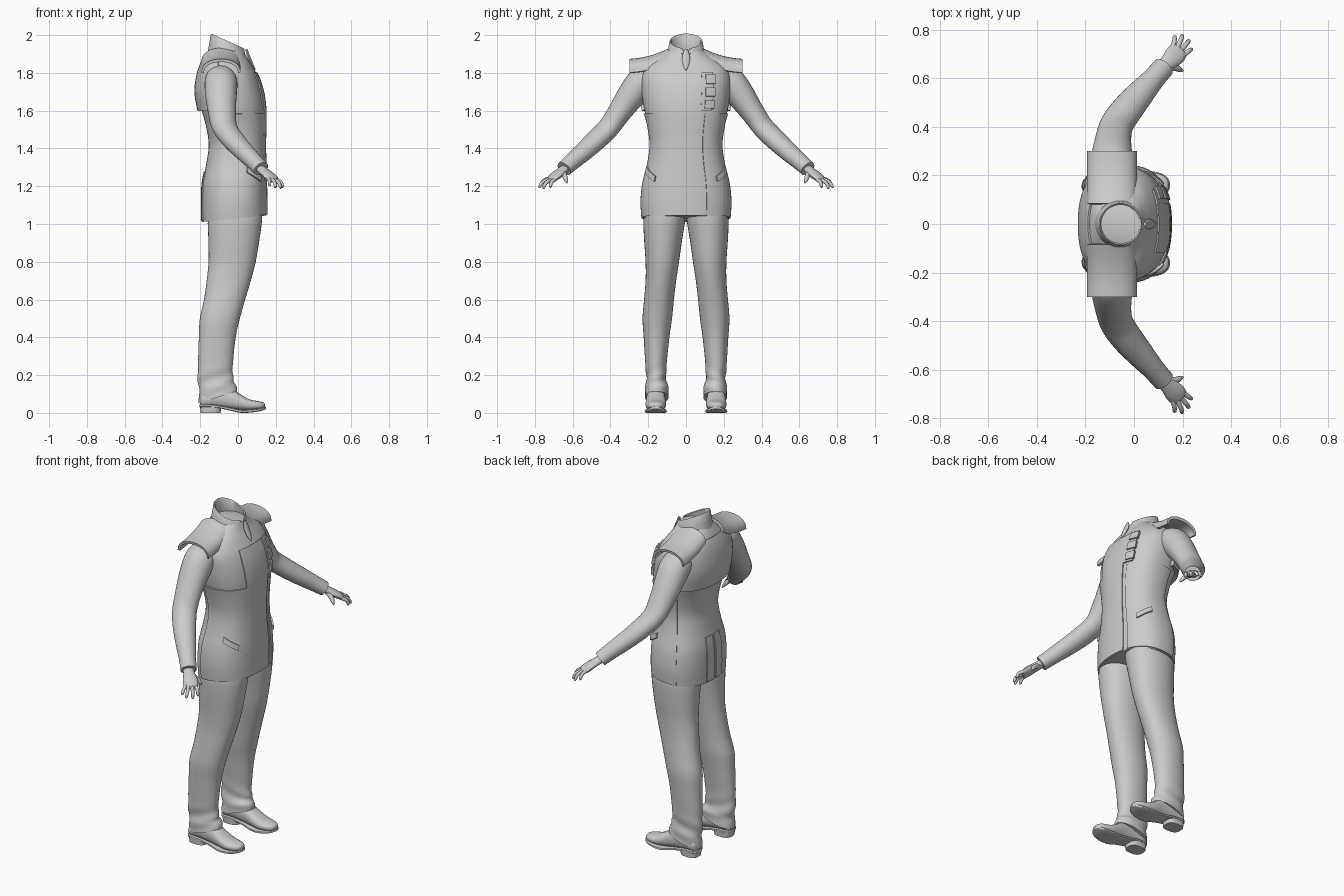
import bpy, bmesh, math
from mathutils import Vector

if "Cube" in bpy.data.objects:
    bpy.data.objects.remove(bpy.data.objects["Cube"])

cloth = bpy.data.materials.new("plain_grey")
cloth.diffuse_color = (0.6, 0.6, 0.6, 1)
cloth.use_nodes = True
cloth.node_tree.nodes["Principled BSDF"].inputs["Base Color"].default_value = cloth.diffuse_color


def finish(name, bm, angle=40):
    bmesh.ops.recalc_face_normals(bm, faces=bm.faces)
    me = bpy.data.meshes.new(name)
    bm.to_mesh(me)
    bm.free()
    me.materials.append(cloth)
    ob = bpy.data.objects.new(name, me)
    bpy.context.collection.objects.link(ob)
    bpy.ops.object.select_all(action='DESELECT')
    ob.select_set(True)
    bpy.context.view_layer.objects.active = ob
    bpy.ops.object.shade_smooth_by_angle(angle=math.radians(angle))


def spline(rows, t):
    """Smooth interpolation through rows of numbers, t in 0..len-1."""
    i = min(int(t), len(rows) - 2)
    f = t - i
    p = [rows[max(0, min(len(rows) - 1, i + k))] for k in (-1, 0, 1, 2)]
    return [0.5 * (2 * b + (c - a) * f + (2 * a - 5 * b + 4 * c - d) * f * f
                   + (3 * b - a - 3 * c + d) * f ** 3) for a, b, c, d in zip(*p)]


def refine(rows, steps):
    n = (len(rows) - 1) * steps
    return [spline(rows, k / steps) for k in range(n + 1)]


def super_xy(a, n):
    c, s = math.cos(a), math.sin(a)
    return (math.copysign(abs(c) ** (2 / n), c), math.copysign(abs(s) ** (2 / n), s))


def loft(name, rings, caps=True, angle=40, closed=False):
    bm = bmesh.new()
    vs = [[bm.verts.new(p) for p in r] for r in rings]
    m = len(vs[0])
    pairs = list(zip(vs, vs[1:])) + ([(vs[-1], vs[0])] if closed else [])
    for a, b in pairs:
        for i in range(m):
            j = (i + 1) % m
            bm.faces.new((a[i], a[j], b[j], b[i]))
    if caps and not closed:
        bm.faces.new(vs[0])
        bm.faces.new(vs[-1])
    finish(name, bm, angle)


def tube(name, rows, steps=4, sides=20, side=1):
    """Rows are x, y, z, horizontal radius, vertical radius."""
    rows = refine(rows, steps)
    rings = []
    for k, r in enumerate(rows):
        d = Vector(rows[min(k + 1, len(rows) - 1)][:3]) - Vector(rows[max(k - 1, 0)][:3])
        d.normalize()
        u = d.cross(Vector((0, 0, 1))).normalized()
        v = u.cross(d)
        ring = []
        for i in range(sides):
            a = 2 * math.pi * i / sides
            p = Vector(r[:3]) + u * r[3] * math.cos(a) + v * r[4] * math.sin(a)
            ring.append((p.x, p.y * side, p.z))
        rings.append(ring)
    loft(name, rings)


# Jacket body: height, back x, front x, half width
BODY = [(1.03, -.19, .15, .23), (1.12, -.192, .15, .235), (1.22, -.188, .148, .225),
        (1.32, -.168, .145, .2), (1.42, -.155, .143, .187), (1.52, -.17, .145, .2),
        (1.61, -.195, .145, .222), (1.70, -.215, .133, .235), (1.78, -.21, .107, .235),
        (1.84, -.195, .073, .205), (1.885, -.175, .045, .14), (1.92, -.155, .03, .09)]


def body_at(t, a):
    z, x0, x1, w = spline(BODY, t)
    c, s = super_xy(a, 2.35)
    x = (x0 + x1) / 2 + c * (x1 - x0) / 2
    return Vector((x, s * w, z + .1 * x * max(0, 1 - t / 3)))


def height_t(z):
    lo, hi = 0.0, len(BODY) - 1.0
    for _ in range(30):
        mid = (lo + hi) / 2
        lo, hi = (mid, hi) if spline(BODY, mid)[0] < z else (lo, mid)
    return lo


loft("jacket_body", [[body_at(k / 5, 2 * math.pi * i / 64) for i in range(64)]
                     for k in range((len(BODY) - 1) * 5 + 1)])


def panel(name, a0, a1, z0, z1, thick=.007, flare=0, lean=0, nu=24, nv=20):
    """Raised cloth panel following the jacket between two angles and heights."""
    bm = bmesh.new()
    us = [0] + [i / nu for i in range(nu + 1)] + [1]
    vs = [0] + [j / nv for j in range(nv + 1)] + [1]
    grid = []
    for j, v in enumerate(vs):
        row = []
        for i, u in enumerate(us):
            a = math.radians(a0 + (a1 - a0) * u)
            t = height_t(z0 + (z1 - z0) * v + lean * (u - .5))
            p = body_at(t, a)
            n = (body_at(t, a + .02) - body_at(t, a - .02)).cross(
                body_at(t + .05, a) - body_at(max(t - .05, 0), a)).normalized()
            rim = i in (0, len(us) - 1) or j in (0, len(vs) - 1)
            row.append(bm.verts.new(p + n * (-.012 if rim else thick + flare * (1 - v) ** 1.2)))
        grid.append(row)
    for r, q in zip(grid, grid[1:]):
        for i in range(len(us) - 1):
            bm.faces.new((r[i], r[i + 1], q[i + 1], q[i]))
    bmesh.ops.holes_fill(bm, edges=[e for e in bm.edges if e.is_boundary], sides=0)
    finish(name, bm, 35)


# Jacket panels, pockets and fastenings
panel("front_placket", -26, 17, 1.035, 1.80, .006)
for s, tag in ((1, "left"), (-1, "right")):
    panel(tag + "_waist_panel", s * 24, s * 110, 1.035, 1.585, .006)
    panel(tag + "_pocket_flap", s * 42, s * 72, 1.245, 1.275, .016, lean=.05, nu=10, nv=4)
panel("left_chest_panel", 17, 34, 1.60, 1.80, .008, nu=10)
for k in range(3):
    panel("chest_tab_%d" % (k + 1), 22, 36, 1.61 + k * .065, 1.655 + k * .065, .016, nu=6, nv=4)
panel("back_yoke", 105, 255, 1.605, 1.87, .008, flare=.014)
for s, tag in ((1, "left"), (-1, "right")):
    panel(tag + "_back_vent", 180 + s * 1, 180 + s * 14, 1.035, 1.28, .005, nu=6)

# Standing collar, split at the front, with a tongue behind the split
collar = []
for k in range(49):
    a = math.radians(14 + 332 * k / 48)
    c, s = math.cos(a), math.sin(a)
    prof = []
    for r, h in ((.112, -.01), (.098, .045), (.09, .09), (.086, .095), (.080, .09), (.084, .03), (.09, -.01)):
        x = -.055 + r * c
        prof.append((x, r * s * .98, 1.862 + h - .3 * (x + .055) * (h + .02) / .11 + .012 * (1 - c)))
    collar.append(prof)
loft("collar", collar, angle=50)
tube("collar_tongue", [(.045, 0, 1.925, .008, .006), (.055, 0, 1.89, .02, .008),
                       (.072, 0, 1.85, .018, .008), (.09, 0, 1.815, .004, .004)], sides=12)

for s, tag in ((1, "left"), (-1, "right")):
    # Shoulder pad: curved shell bent over the shoulder
    rings = []
    for k in range(13):
        f = k / 12
        y = .085 + .215 * f
        ridge = 1.932 - .058 * f - .012 * math.sin(math.pi * f)
        arc = [math.pi * i / 20 for i in range(21)]
        outer = [(-.09 + .103 * math.cos(a), s * y, ridge - .073 * (1 - math.sin(a) ** .8)) for a in arc]
        inner = [(-.09 + .09 * math.cos(a), s * (y - .004), ridge - .016 - .06 * (1 - math.sin(a) ** .8))
                 for a in reversed(arc)]
        rings.append(outer + inner)
    loft(tag + "_shoulder_pad", rings)

    # Sleeve and cuff
    tube(tag + "_sleeve", [(-.09, .17, 1.775, .08, .07), (-.09, .235, 1.745, .087, .082),
                           (-.09, .29, 1.68, .083, .075), (-.085, .35, 1.595, .074, .063),
                           (-.07, .41, 1.51, .068, .056), (-.025, .475, 1.445, .064, .054),
                           (.03, .54, 1.385, .056, .05), (.08, .597, 1.335, .047, .045),
                           (.122, .645, 1.292, .045, .041)], side=s, sides=28)
    # Hand: palm, four fingers, thumb
    tube(tag + "_palm", [(.105, .625, 1.305, .028, .022), (.135, .66, 1.28, .032, .021),
                         (.165, .69, 1.255, .042, .02), (.185, .715, 1.235, .038, .016),
                         (.192, .723, 1.229, .022, .008)], side=s, sides=16)
    tips = [((.155, .715, 1.245), (.168, .775, 1.205)), ((.175, .72, 1.24), (.2, .78, 1.195)),
            ((.192, .712, 1.235), (.228, .757, 1.19)), ((.205, .695, 1.235), (.238, .72, 1.195))]
    for i, (b, e) in enumerate(tips):
        b, e = Vector(b), Vector(e)
        m = b.lerp(e, .55) + Vector((.004, .004, .008))
        tube("%s_finger_%d" % (tag, i + 1), [(*b.lerp(e, -.2), .011, .011), (*b, .011, .011),
             (*m, .0095, .0095), (*b.lerp(e, .92), .008, .008), (*e, .003, .003)], 3, 10, s)
    tube(tag + "_thumb", [(.14, .65, 1.275, .016, .015), (.17, .643, 1.255, .014, .013),
                          (.188, .636, 1.235, .011, .011), (.2, .63, 1.217, .004, .004)], 3, 10, s)

    # Trouser leg: height, back x, front x, inner y, outer y
    LEG = [(.085, -.208, -.005, .092, .218), (.13, -.205, -.01, .093, .217), (.17, -.212, -.024, .103, .21),
           (.25, -.212, -.028, .103, .215), (.4, -.207, -.012, .088, .224), (.5, -.202, .01, .074, .23),
           (.6, -.18, .038, .064, .222), (.7, -.166, .068, .052, .214), (.8, -.156, .094, .037, .214),
           (.92, -.157, .114, .02, .222), (1.02, -.16, .127, .004, .225), (1.1, -.15, .125, .002, .215)]
    rings = []
    for z, x0, x1, y0, y1 in refine(LEG, 5):
        ring = []
        for i in range(36):
            a = 2 * math.pi * i / 36
            c, q = super_xy(a, 2.15)
            fold = .004 * math.sin(z * 75 + 2 * a) * max(0, 1 - abs(z - .17) / .12)
            x = (x0 + x1) / 2 + c * ((x1 - x0) / 2 + fold)
            tilt = .3 * (x + .1) * max(0, 1 - (z - .085) / .12)
            ring.append((x, s * ((y0 + y1) / 2 + q * ((y1 - y0) / 2 + fold)), z + tilt))
        rings.append(ring)
    loft(tag + "_trouser_leg", rings)

    # Shoe upper, sole and heel
    def along_x(name, rows, n):
        rings = []
        for x, z0, z1, w in refine(rows, 4):
            ring = []
            for i in range(24):
                c, q = super_xy(2 * math.pi * i / 24, n)
                ring.append((x, s * (.16 + w * c), (z0 + z1) / 2 + q * (z1 - z0) / 2))
            rings.append(ring)
        loft(name, rings)

    along_x(tag + "_shoe_upper", [(-.2, .04, .085, .02), (-.185, .03, .11, .042), (-.12, .028, .14, .047),
                                  (-.04, .02, .13, .049), (.01, .014, .1, .053), (.06, .012, .072, .054),
                                  (.11, .016, .062, .045), (.135, .022, .055, .028), (.143, .03, .045, .01)], 2.3)
    along_x(tag + "_sole", [(-.203, .032, .046, .025), (-.185, .03, .046, .046), (-.12, .028, .042, .048),
                            (-.05, .014, .03, .047), (.01, .001, .018, .056), (.06, .001, .018, .058),
                            (.11, .008, .023, .049), (.138, .016, .03, .03), (.148, .02, .033, .01)], 5)
    loft(tag + "_heel", [[(-.145 + .055 * k * c, s * (.16 + .046 * k * q), z) for c, q in
                          (super_xy(2 * math.pi * i / 24, 3) for i in range(24))]
                         for z, k in ((0, .96), (.038, 1.02))])
